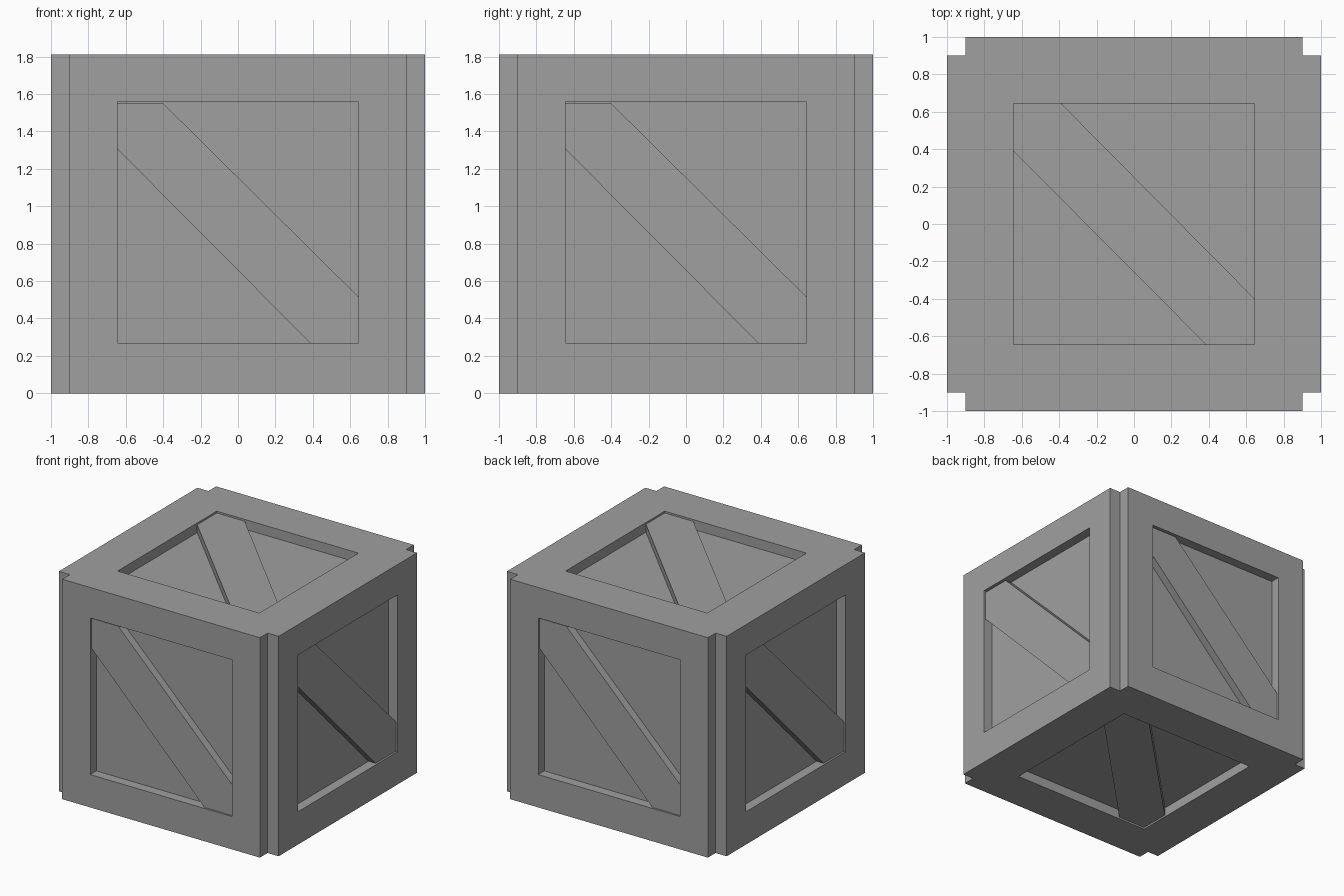
import bpy
import bmesh
from math import radians
from mathutils import Matrix, Vector

HEIGHT = 1.81    # full crate height
NOTCH = 0.9      # where the corner notches begin
OPEN = 0.645     # half width of each recessed panel
DEPTH = 0.08     # recess depth
GAP = 0.015      # brace sits this far below the frame

cube = bpy.data.objects.get("Cube")
if cube:
    bpy.data.objects.remove(cube, do_unlink=True)

grey = bpy.data.materials.new("crate grey")
grey.use_nodes = True
colour = (0.35, 0.35, 0.35, 1)
grey.diffuse_color = colour
grey.node_tree.nodes["Principled BSDF"].inputs["Base Color"].default_value = colour


def prism(name, outline, low, high, matrix=Matrix()):
    """Extrude a flat outline from low to high along local z."""
    bm = bmesh.new()
    base = bm.faces.new([bm.verts.new((x, y, low)) for x, y in outline])
    top = bmesh.ops.extrude_face_region(bm, geom=[base])["geom"]
    verts = [v for v in top if isinstance(v, bmesh.types.BMVert)]
    bmesh.ops.translate(bm, verts=verts, vec=(0, 0, high - low))
    bmesh.ops.recalc_face_normals(bm, faces=bm.faces)
    bm.transform(matrix)
    mesh = bpy.data.meshes.new(name)
    bm.to_mesh(mesh)
    bm.free()
    mesh.materials.append(grey)
    obj = bpy.data.objects.new(name, mesh)
    bpy.context.collection.objects.link(obj)
    return obj


# Local frame of each side: x right, y up, z outward, origin on the surface
def side(turn):
    return (Matrix.Rotation(radians(turn), 4, "Z")
            @ Matrix.Translation((0, -1, 0.915))
            @ Matrix.Rotation(radians(90), 4, "X"))


panels = {
    "front": side(0), "right": side(90), "back": side(180), "left": side(270),
    "top": Matrix.Translation((0, 0, HEIGHT)),
    "bottom": Matrix.Rotation(radians(180), 4, "X"),
}

# Crate body: square column with notched vertical edges
corner = [Vector((1, -NOTCH)), Vector((1, NOTCH)), Vector((NOTCH, NOTCH))]
outline = [Matrix.Rotation(radians(90 * k), 2) @ p for k in range(4) for p in corner]
body = prism("crate_body", outline, 0, HEIGHT)

square = [(-OPEN, -OPEN), (OPEN, -OPEN), (OPEN, OPEN), (-OPEN, OPEN)]
for name, frame in panels.items():
    # Recessed panel
    cutter = prism(name + "_cutter", square, -DEPTH, 0.05, frame)
    cutter.hide_render = True
    cut = body.modifiers.new(name + "_recess", "BOOLEAN")
    cut.operation = "DIFFERENCE"
    cut.solver = "EXACT"
    cut.object = cutter
    bpy.context.view_layer.objects.active = body
    bpy.ops.object.modifier_apply(modifier=cut.name)
    bpy.data.objects.remove(cutter, do_unlink=True)

    # Diagonal brace, cut to fit the recess corners
    end = OPEN if name in ("top", "bottom") else OPEN - 0.01
    brace = [(-OPEN, end), (-OPEN, 0.39), (0.385, -OPEN),
             (OPEN, -OPEN), (OPEN, -0.4), (end - 1.035, end)]
    prism(name + "_brace", brace, -DEPTH, -GAP, frame)
